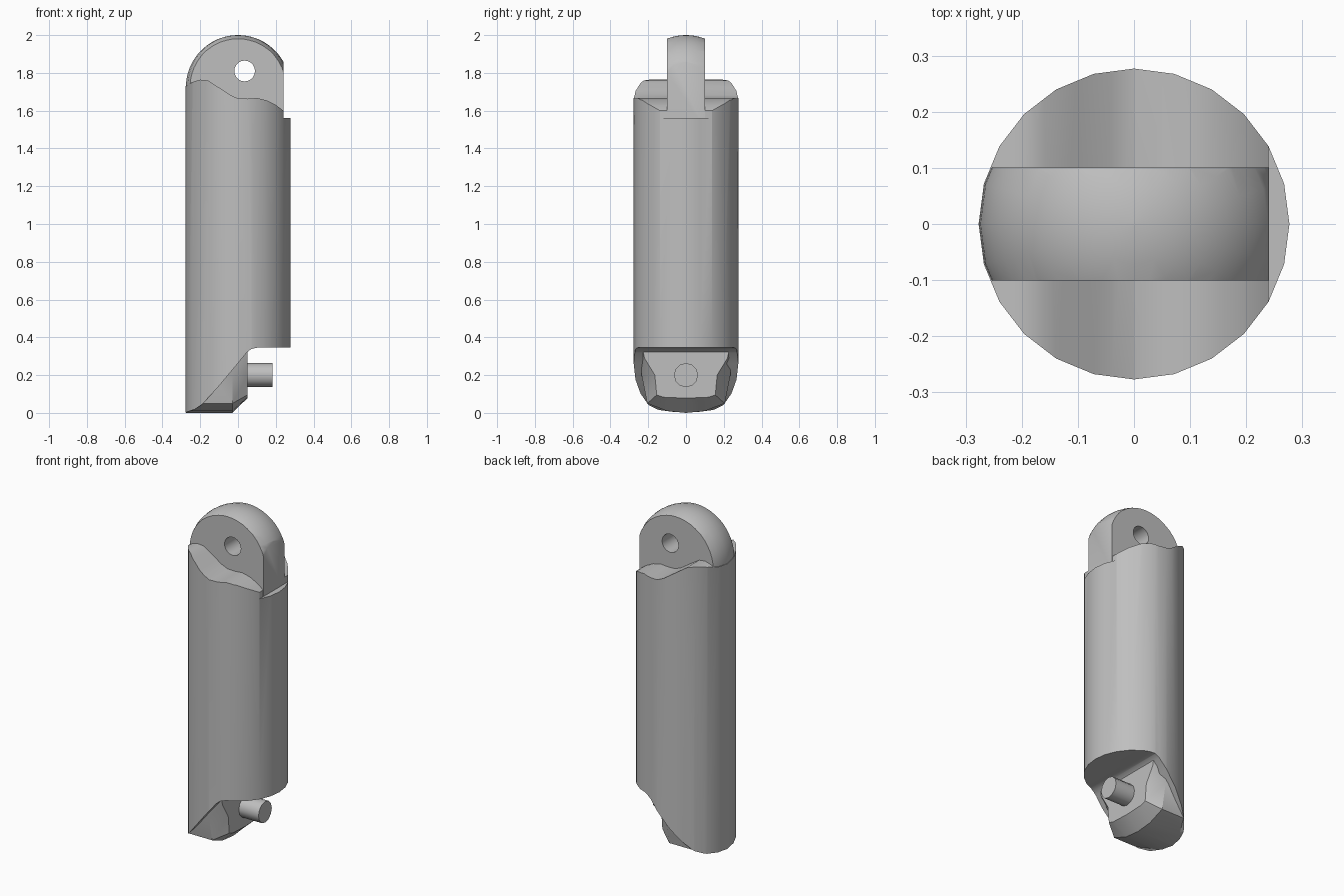
import bpy
import bmesh
from math import sin, cos, pi, radians

cube = bpy.data.objects.get("Cube")
if cube:
    bpy.data.objects.remove(cube, do_unlink=True)

RADIUS = 0.277
SIDES = 24

grey = bpy.data.materials.new("plain grey")
grey.use_nodes = True
COLOUR = (0.52, 0.52, 0.52, 1)
grey.diffuse_color = COLOUR
grey.node_tree.nodes["Principled BSDF"].inputs["Base Color"].default_value = COLOUR


def loft(name, rings):
    """Skin a row of matching closed rings and cap both ends."""
    bm = bmesh.new()
    rows = [[bm.verts.new(p) for p in ring] for ring in rings]
    n = len(rows[0])
    for a, b in zip(rows, rows[1:]):
        for i in range(n):
            j = (i + 1) % n
            bm.faces.new((a[i], a[j], b[j], b[i]))
    bm.faces.new(rows[0][::-1])
    bm.faces.new(rows[-1])
    bmesh.ops.recalc_face_normals(bm, faces=bm.faces)
    mesh = bpy.data.meshes.new(name)
    bm.to_mesh(mesh)
    bm.free()
    mesh.materials.append(grey)
    obj = bpy.data.objects.new(name, mesh)
    bpy.context.collection.objects.link(obj)
    return obj


def circle(r, z, n=SIDES):
    return [(r * cos(2 * pi * i / n), r * sin(2 * pi * i / n), z) for i in range(n)]


def prism(name, outline, half):
    """Extrude an x-z outline along y."""
    return loft(name, [[(x, y, z) for x, z in outline] for y in (-half, half)])


def cut(obj, cutter, operation):
    """Apply a boolean and discard the cutter."""
    mod = obj.modifiers.new("cut", 'BOOLEAN')
    mod.operation, mod.solver, mod.object = operation, 'EXACT', cutter
    graph = bpy.context.evaluated_depsgraph_get()
    mesh = bpy.data.meshes.new_from_object(obj.evaluated_get(graph))
    obj.modifiers.clear()
    obj.data = mesh
    bpy.data.objects.remove(cutter, do_unlink=True)


# Main barrel, trimmed by a wavy top and a slanted bottom
barrel = loft("barrel", [circle(RADIUS, -0.1), circle(RADIUS, 1.9)])
top_edge = [(-0.3, 1.715), (-0.277, 1.73), (-0.24, 1.752), (-0.2, 1.764),
            (-0.16, 1.76), (-0.1, 1.722), (-0.04, 1.682), (0, 1.665),
            (0.05, 1.663), (0.1, 1.667), (0.15, 1.655), (0.2, 1.63),
            (0.24, 1.6), (0.24, 1.56), (0.3, 1.56)]
bottom_edge = [(0.3, 0.345), (0.1, 0.345), (0.07, 0.338), (0.045, 0.318),
               (0, 0.263), (-0.1, 0.143), (-0.19, 0.045), (-0.23, 0.018),
               (-0.277, 0.003), (-0.3, 0.003)]
cut(barrel, prism("trim", top_edge + bottom_edge, 0.4), 'INTERSECT')

# Domed lug with a flat side and a cross hole
r = RADIUS - 0.001
dome = [circle(r, 1.5)]
for k in range(12):
    a = radians(7.5 * k)
    dome.append(circle(r * cos(a), 2 - r + r * sin(a)))
dome.append(circle(0.005, 2))
lug = loft("lug", dome)
slab = [(-0.4, 1.4), (0.241, 1.4), (0.241, 2.1), (-0.4, 2.1)]
cut(lug, prism("slab", slab, 0.101), 'INTERSECT')
hole = [(0.035 + x, 1.81 + z) for x, z, _ in circle(0.055, 0, 20)]
cut(lug, prism("hole", hole, 0.3), 'DIFFERENCE')

# Tapered foot inside the slanted end
rear = [(0.245, 0.37), (0.24, 0.29), (0.235, 0.2), (0.205, 0.05), (0.1, 0.01), (0, 0)]
face = [(0.235, 0.37), (0.22, 0.29), (0.165, 0.2), (0.155, 0.095), (0.12, 0.083), (0, 0.078)]


def section(x, half):
    return [(x, y, z) for y, z in half] + [(x, -y, z) for y, z in half[-2::-1]]


foot = loft("foot", [section(-0.3, rear), section(-0.03, rear), section(0.05, face)])
cut(foot, loft("round", [circle(r, -0.1), circle(r, 0.6)]), 'INTERSECT')

# Round pin sticking out of the foot
pin = loft("pin", [[(x, a, 0.2 + b) for a, b, _ in circle(0.064, 0, 12)]
                   for x in (0.03, 0.182)])

bpy.ops.object.select_all(action='DESELECT')
for part in (barrel, lug, foot, pin):
    part.select_set(True)
bpy.context.view_layer.objects.active = barrel
bpy.ops.object.shade_smooth_by_angle(angle=radians(32))
